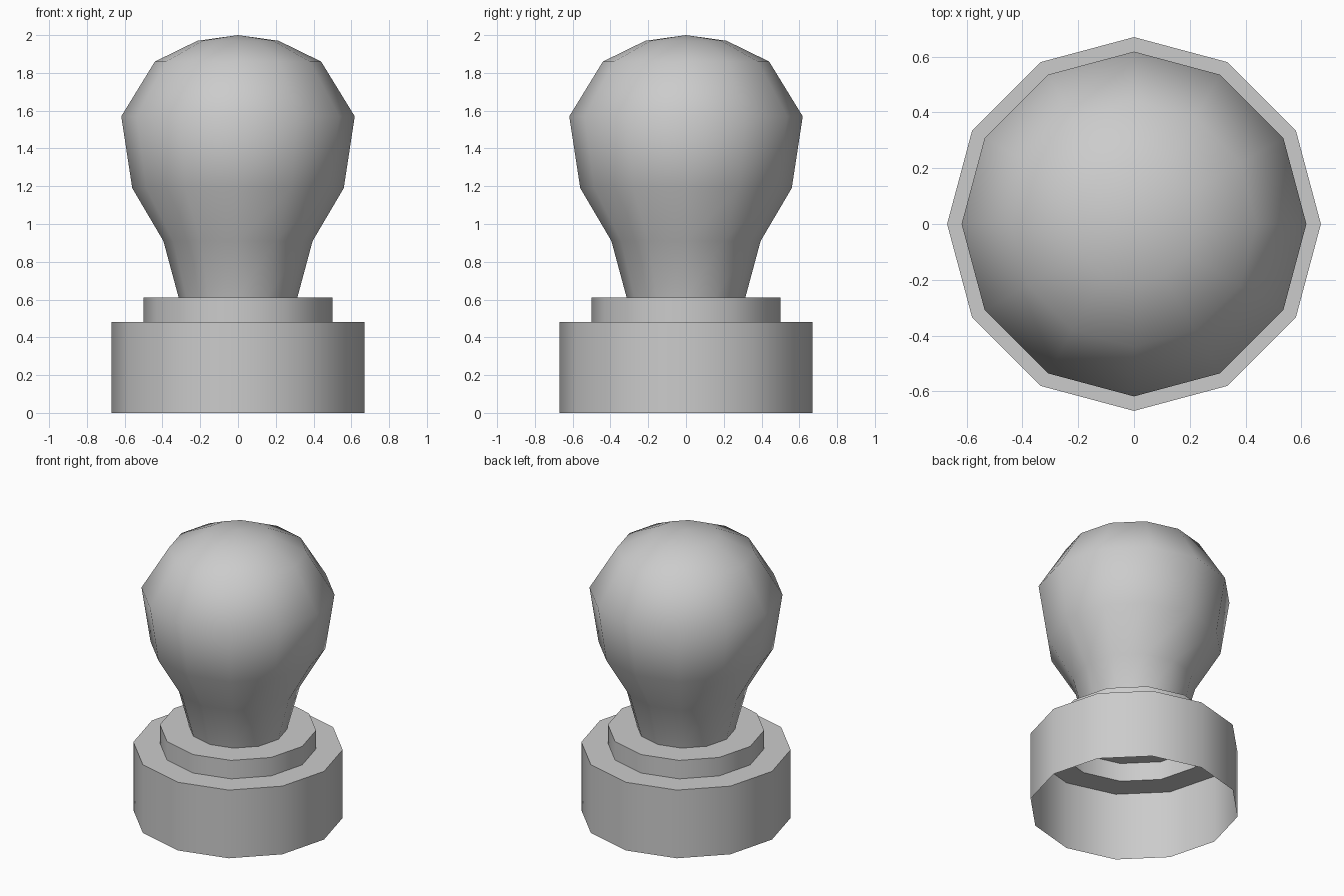
import bpy
import math

if "Cube" in bpy.data.objects:
    bpy.data.objects.remove(bpy.data.objects["Cube"])

SIDES = 12


def lathe(name, profile, smooth_angle):
    """Spin a (radius, height) profile about z; a zero radius makes a pole."""
    verts, rings, faces = [], [], []
    for r, z in profile:
        start = len(verts)
        count = SIDES if r > 0 else 1
        for k in range(count):
            a = math.tau * k / SIDES
            verts.append((r * math.cos(a), r * math.sin(a), z))
        rings.append([start + k % count for k in range(SIDES)])
    for low, high in zip(rings, rings[1:]):
        for k in range(SIDES):
            n = (k + 1) % SIDES
            loop = [low[k], low[n], high[n], high[k]]
            faces.append(list(dict.fromkeys(loop)))
    mesh = bpy.data.meshes.new(name)
    mesh.from_pydata(verts, [], faces)
    obj = bpy.data.objects.new(name, mesh)
    bpy.context.collection.objects.link(obj)
    bpy.ops.object.select_all(action='DESELECT')
    obj.select_set(True)
    bpy.context.view_layer.objects.active = obj
    bpy.ops.object.shade_smooth_by_angle(angle=math.radians(smooth_angle))
    return obj


# Stepped socket, a thin shell open underneath
lathe("socket", [(0.67, 0), (0.67, 0.48), (0.50, 0.48),
                 (0.50, 0.61), (0.314, 0.61)], 45)

# Rounded bulb with a tapering neck
lathe("bulb", [(0.314, 0.61), (0.395, 0.91), (0.56, 1.19), (0.618, 1.57),
               (0.44, 1.86), (0.215, 1.97), (0, 2.0)], 60)
